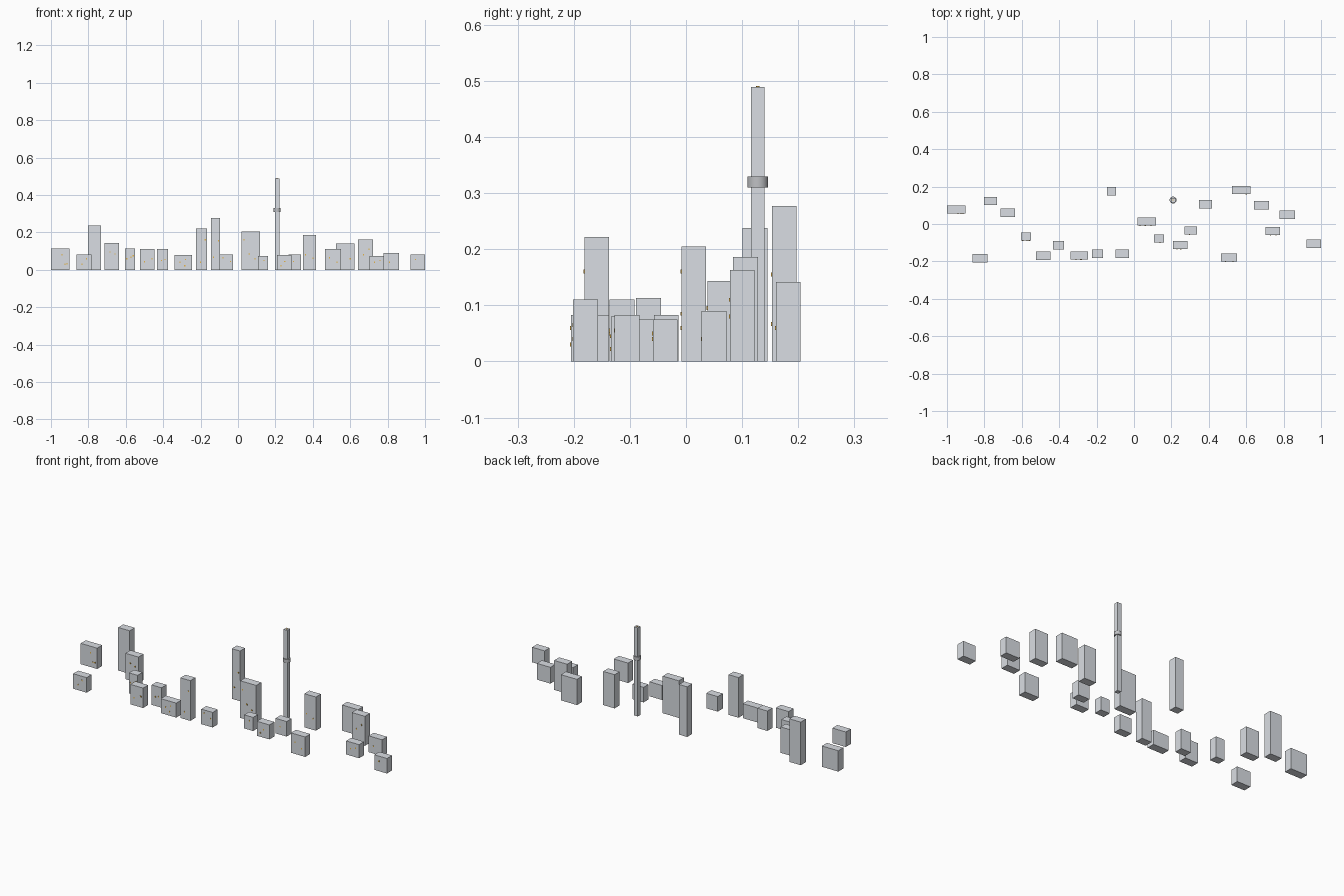
import bpy
import bmesh
from mathutils import Matrix, Vector

default_cube = bpy.data.objects.get("Cube")
if default_cube:
    bpy.data.objects.remove(default_cube, do_unlink=True)


def make_material(name, colour):
    material = bpy.data.materials.new(name)
    material.use_nodes = True
    material.diffuse_color = (*colour, 1)
    shader = material.node_tree.nodes["Principled BSDF"]
    shader.inputs["Base Color"].default_value = (*colour, 1)
    return material


concrete = make_material("pale concrete grey", (0.7, 0.73, 0.77))
metal = make_material("metal grey", (0.52, 0.53, 0.55))
amber = make_material("amber light", (0.95, 0.55, 0.08))


def add_block(mesh, centre, size, material_index=0):
    """Add a box to the bmesh, in one material."""
    transform = Matrix.Translation(Vector(centre)) @ Matrix.Diagonal((*size, 1))
    result = bmesh.ops.create_cube(mesh, size=1, matrix=transform)
    for face in {f for vert in result["verts"] for f in vert.link_faces}:
        face.material_index = material_index


def finish(mesh, name, materials):
    """Turn the bmesh into a named object in the scene."""
    data = bpy.data.meshes.new(name)
    mesh.to_mesh(data)
    mesh.free()
    for material in materials:
        data.materials.append(material)
    obj = bpy.data.objects.new(name, data)
    bpy.context.collection.objects.link(obj)
    return obj


DEPTH = 0.044
PANE = Vector((0.006, 0.003, 0.007))

# Each building: centre x, centre y, width, height
buildings = [
    (-.95, .077, .1, .115), (-.768, .123, .07, .238),
    (-.675, .06, .08, .143), (-.578, -.067, .053, .113),
    (-.823, -.183, .082, .083), (-.485, -.17, .078, .11),
    (-.403, -.114, .06, .11), (-.292, -.168, .094, .08),
    (-.195, -.159, .06, .222), (-.063, -.159, .07, .083),
    (-.12, .175, .05, .277), (.068, .014, .098, .205),
    (.134, -.077, .055, .075), (.247, -.112, .077, .08),
    (.303, -.035, .068, .083), (.382, .106, .07, .186),
    (.508, -.179, .087, .11), (.573, .182, .098, .142),
    (.681, .1, .08, .163), (.742, -.037, .079, .075),
    (.82, .05, .083, .09), (.961, -.105, .077, .083),
]

# Lit windows: x, z; each belongs to the foremost building at that spot
windows = [
    (-.94, .08), (-.914, .032), (-.925, .03), (-.835, .03), (-.81, .06),
    (-.685, .095), (-.657, .085), (-.56, .075), (-.572, .067),
    (-.595, .06), (-.46, .06), (-.5, .043), (-.41, .05), (-.39, .055),
    (-.31, .04), (-.28, .055), (-.285, .022), (-.175, .16), (-.2, .04),
    (-.04, .045), (-.08, .065), (-.105, .155), (-.13, .067),
    (.033, .16), (.06, .085), (.09, .06), (.14, .05), (.23, .022),
    (.25, .045), (.297, .045), (.4, .062), (.36, .08), (.49, .065),
    (.53, .04), (.6, .06), (.7, .11), (.67, .08), (.73, .04),
    (.76, .05), (.81, .04), (.95, .055),
]


def foremost_building(x, z):
    hits = [b for b in buildings if abs(x - b[0]) < b[2] / 2 and z < b[3]]
    return min(hits, key=lambda b: b[1])


# Plain tower blocks with windows on their fronts
for number, row in enumerate(buildings, start=1):
    x, y, width, height = row
    block = bmesh.new()
    add_block(block, (x, y, height / 2), (width, DEPTH, height))
    for pane_x, pane_z in windows:
        if foremost_building(pane_x, pane_z) == row:
            add_block(block, (pane_x, y - DEPTH / 2, pane_z), PANE, material_index=1)
    finish(block, f"building_{number}", [concrete, amber])

# Slender mast tower
TOWER_X, TOWER_Y, TOWER_HEIGHT = 0.209, 0.128, 0.489
mast = bmesh.new()
add_block(mast, (TOWER_X, TOWER_Y, TOWER_HEIGHT / 2), (0.024, 0.024, TOWER_HEIGHT))
finish(mast, "mast_tower", [concrete])


def add_disc(name, radius, bottom, top, material):
    """A round part centred on the mast tower."""
    bpy.ops.mesh.primitive_cylinder_add(
        vertices=32, radius=radius, depth=top - bottom,
        location=(TOWER_X, TOWER_Y, (top + bottom) / 2))
    disc = bpy.context.object
    disc.name = name
    disc.data.materials.append(material)
    bpy.ops.object.shade_smooth_by_angle()


# Round viewing deck and the warning light on the roof
add_disc("viewing_deck", 0.0185, 0.31, 0.33, metal)
add_disc("roof_light", 0.003, TOWER_HEIGHT - 0.002, TOWER_HEIGHT + 0.002, amber)
